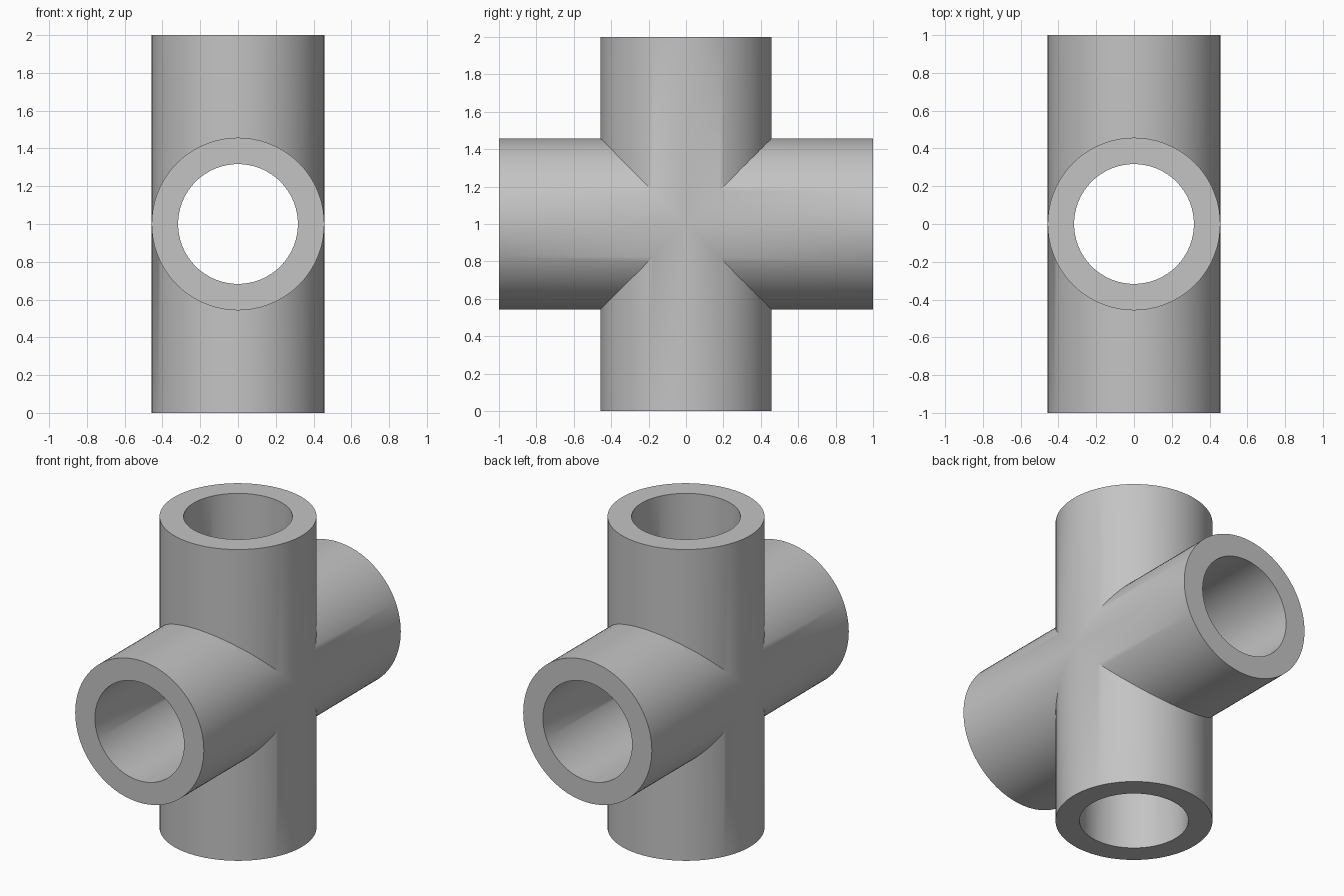
import bpy
import bmesh
from math import cos, sin, pi, radians
from mathutils import Matrix, Vector

OUTER, INNER, REACH, SIDES = 0.457, 0.317, 1.0, 96

default = bpy.data.objects.get("Cube")
if default:
    bpy.data.objects.remove(default, do_unlink=True)

grey = bpy.data.materials.new("plain grey")
grey.use_nodes = True
colour = (0.55, 0.55, 0.55, 1)
grey.diffuse_color = colour
grey.node_tree.nodes["Principled BSDF"].inputs["Base Color"].default_value = colour


def add_arm(bm, turn):
    """One hollow arm, mitred at its root so four arms meet in a cross."""
    def ring(radius, mitred):
        verts = []
        for i in range(SIDES):
            a = 2 * pi * i / SIDES
            x, y = radius * cos(a), radius * sin(a)
            verts.append(bm.verts.new(turn @ Vector((x, y, abs(y) if mitred else REACH))))
        return verts

    # outer wall, flat rim, bore wall
    rings = [ring(OUTER, True), ring(OUTER, False), ring(INNER, False), ring(INNER, True)]
    for low, high in zip(rings, rings[1:]):
        for i in range(SIDES):
            j = (i + 1) % SIDES
            bm.faces.new((low[i], low[j], high[j], high[i]))


# four arms around the x axis, welded along the mitres
bm = bmesh.new()
for k in range(4):
    add_arm(bm, Matrix.Rotation(k * pi / 2, 3, "X"))
bmesh.ops.remove_doubles(bm, verts=bm.verts, dist=0.0001)
bmesh.ops.translate(bm, verts=bm.verts, vec=(0, 0, REACH))

mesh = bpy.data.meshes.new("pipe_cross")
bm.to_mesh(mesh)
bm.free()
mesh.materials.append(grey)
pipe = bpy.data.objects.new("pipe_cross", mesh)
bpy.context.collection.objects.link(pipe)

bpy.ops.object.select_all(action="DESELECT")
pipe.select_set(True)
bpy.context.view_layer.objects.active = pipe
bpy.ops.object.shade_smooth_by_angle(angle=radians(30))
